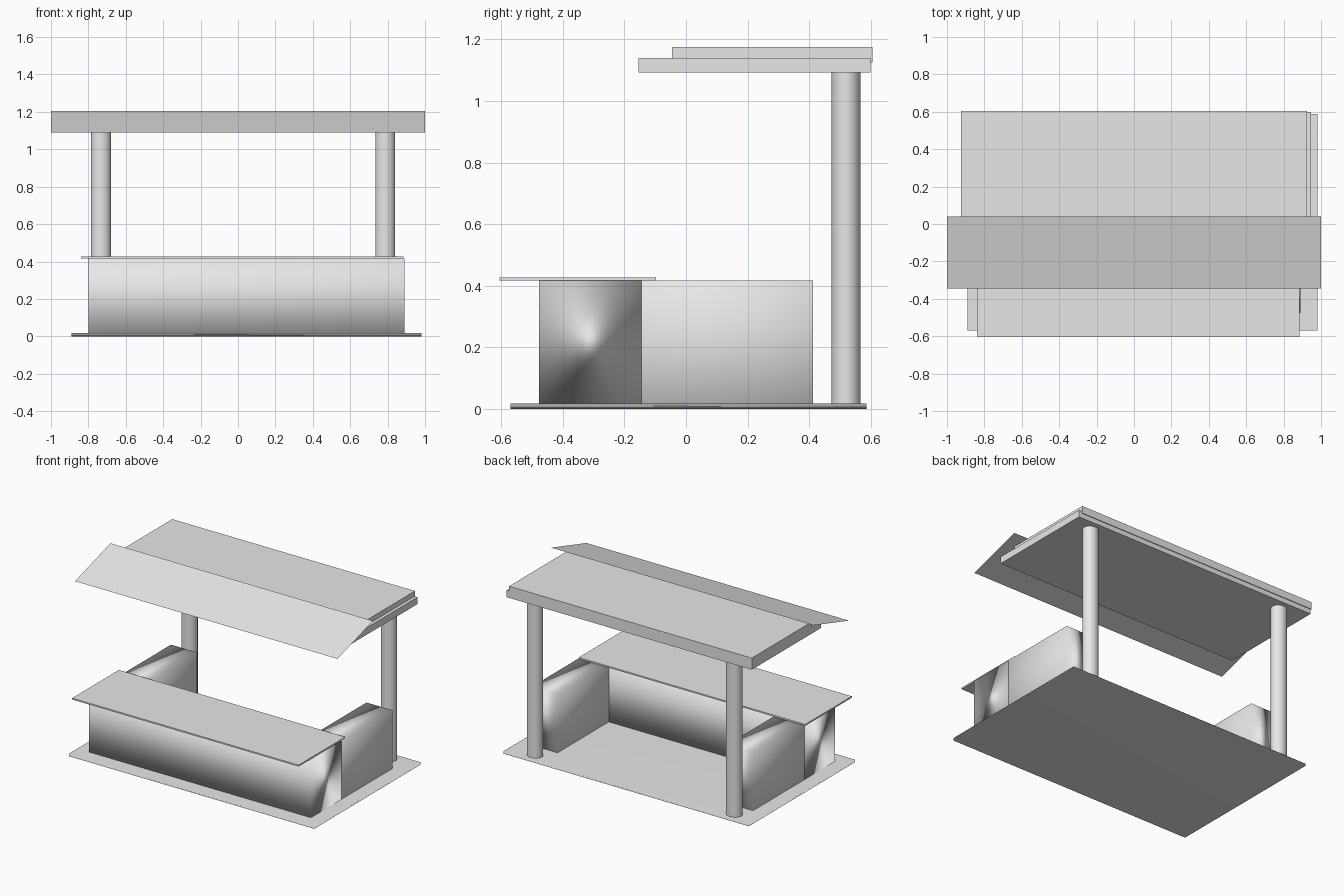
import bpy
import math

if "Cube" in bpy.data.objects:
    bpy.data.objects.remove(bpy.data.objects["Cube"])

grey = bpy.data.materials.new("light_grey")
grey.diffuse_color = (0.8, 0.8, 0.8, 1)
grey.use_nodes = True
grey.node_tree.nodes["Principled BSDF"].inputs["Base Color"].default_value = grey.diffuse_color


def box(name, x, y, z, soft=False):
    """Box from (min, max) ranges; soft boxes get area-weighted smooth normals."""
    lo, hi = zip(x, y, z)
    bpy.ops.mesh.primitive_cube_add(size=1, location=[(a + b) / 2 for a, b in zip(lo, hi)])
    ob = bpy.context.object
    ob.name = name
    ob.scale = [b - a for a, b in zip(lo, hi)]
    bpy.ops.object.transform_apply(location=False, rotation=False, scale=True)
    ob.data.materials.append(grey)
    if soft:
        bpy.ops.object.shade_smooth()
        mod = ob.modifiers.new("soft_normals", 'WEIGHTED_NORMAL')
        mod.mode = 'FACE_AREA'
    return ob


# Floor plate
box("floor", (-0.89, 0.98), (-0.57, 0.587), (0, 0.017), soft=True)

# Front counter, its two side wings and the overhanging top board
box("front_counter", (-0.80, 0.89), (-0.477, -0.145), (0.017, 0.417), soft=True)
box("left_wing", (-0.80, -0.60), (-0.145, 0.413), (0.017, 0.417), soft=True)
box("right_wing", (0.69, 0.89), (-0.145, 0.413), (0.017, 0.417), soft=True)
box("counter_top", (-0.84, 0.885), (-0.605, -0.097), (0.417, 0.427))

# Rear posts
for name, x in (("left_post", -0.733), ("right_post", 0.787)):
    bpy.ops.mesh.primitive_cylinder_add(vertices=32, radius=1, depth=1.075,
                                        location=(x, 0.52, 0.5545))
    post = bpy.context.object
    post.name = name
    post.scale = (0.053, 0.047, 1)
    bpy.ops.object.transform_apply(location=False, rotation=False, scale=True)
    bpy.ops.object.shade_smooth_by_angle(angle=math.radians(40))
    post.data.materials.append(grey)

# Two stacked roof boards
box("lower_roof", (-0.922, 0.947), (-0.155, 0.60), (1.092, 1.14))
box("upper_roof", (-0.925, 0.925), (-0.045, 0.605), (1.125, 1.175))

# Thin sloping awning sheet over the front edge
sheet = bpy.data.meshes.new("awning")
sheet.from_pydata([(-1, -0.345, 1.09), (1, -0.345, 1.09), (1, 0.04, 1.205), (-1, 0.04, 1.205)],
                  [], [(0, 1, 2, 3)])
sheet.materials.append(grey)
bpy.context.collection.objects.link(bpy.data.objects.new("awning", sheet))
